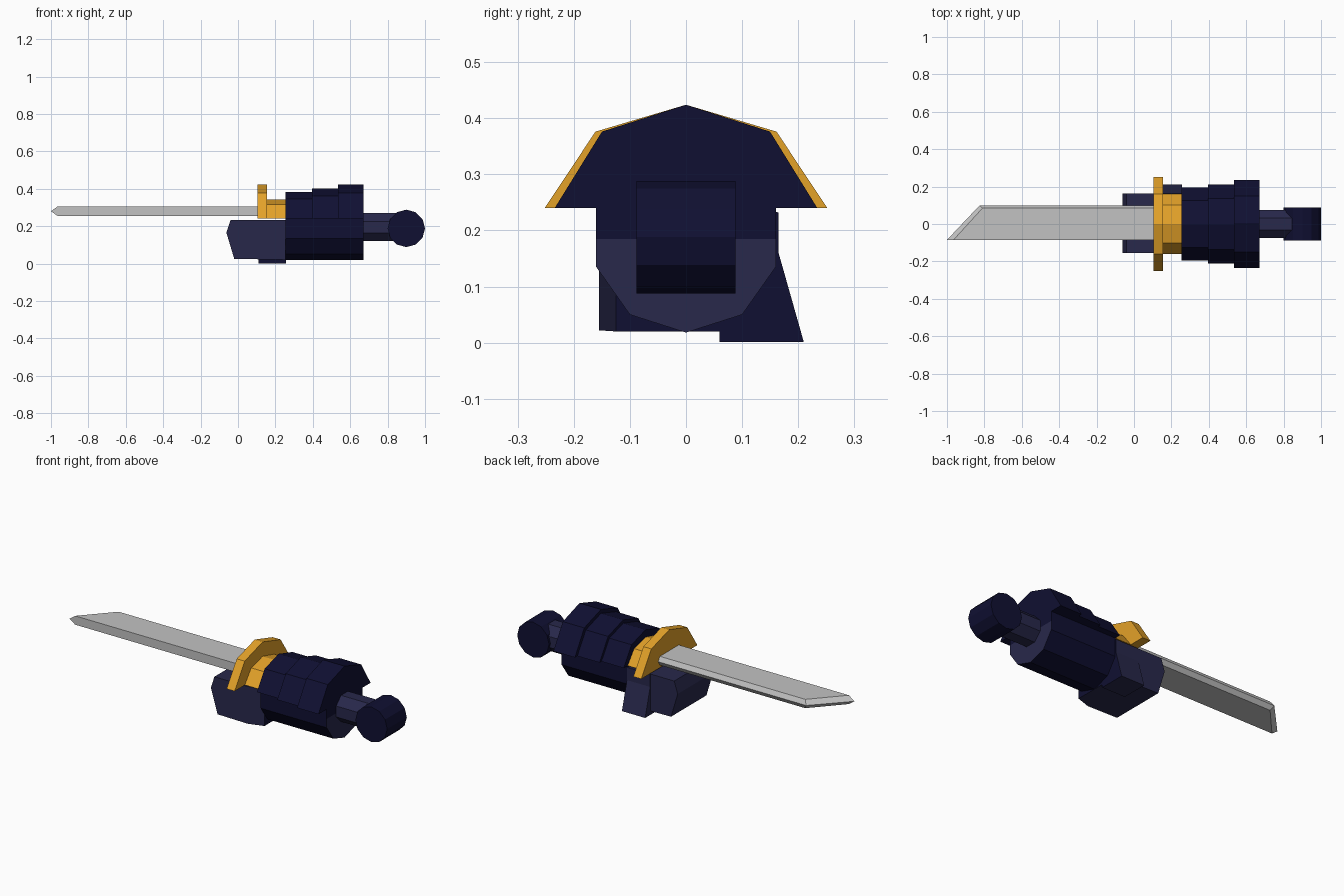
import bpy, bmesh, math
from mathutils import Vector

if "Cube" in bpy.data.objects:
    bpy.data.objects.remove(bpy.data.objects["Cube"])


def material(name, rgb):
    m = bpy.data.materials.new(name)
    m.diffuse_color = (*rgb, 1)
    m.use_nodes = True
    m.node_tree.nodes["Principled BSDF"].inputs["Base Color"].default_value = m.diffuse_color
    return m


NAVY = material("dark navy", (0.005, 0.005, 0.032))
SLATE = material("slate navy", (0.021, 0.021, 0.07))
GOLD = material("gold", (0.77, 0.36, 0.022))
STEEL = material("steel", (0.54, 0.54, 0.54))


def loft(name, rings, mat, end_mat=None, rule=None):
    """Skin equal-length point rings and cap both ends; rule picks faces for end_mat."""
    bm = bmesh.new()
    vs = [[bm.verts.new(p) for p in r] for r in rings]
    n = len(vs[0])
    for a, b in zip(vs, vs[1:]):
        for i in range(n):
            j = (i + 1) % n
            bm.faces.new((a[i], a[j], b[j], b[i]))
    bm.faces.new(vs[0])
    bm.faces.new(vs[-1])
    bmesh.ops.recalc_face_normals(bm, faces=bm.faces)
    if rule:
        for f in bm.faces:
            f.material_index = int(rule(f))
    me = bpy.data.meshes.new(name)
    bm.to_mesh(me)
    bm.free()
    me.materials.append(mat)
    if end_mat:
        me.materials.append(end_mat)
    ob = bpy.data.objects.new(name, me)
    bpy.context.collection.objects.link(ob)
    return ob


def prism_x(name, yz, x0, x1, mat, end_mat=None, rule=None):
    return loft(name, [[(x, y, z) for y, z in yz] for x in (x0, x1)], mat, end_mat, rule)


def mirrored(half):
    """Close a half profile (y >= 0) across y = 0."""
    return half + [(-y, z) for y, z in reversed(half) if y > 0]


def arch(w, top, bottom=0.24):
    h = top - bottom
    return mirrored([(0, top), (w * 0.64, bottom + h * 0.74), (w, bottom)])


def faces_back(f):
    return f.normal.x > 0.9


# forearm: dark shell above, lower half with a lighter end
prism_x("forearm_upper", [(-0.16, 0.185), (0.16, 0.185), (0.16, 0.25), (-0.16, 0.25)],
        0.255, 0.67, NAVY)
lower = [(0.16, 0.185), (0.16, 0.135), (0.10, 0.05), (0, 0.018),
         (-0.10, 0.05), (-0.16, 0.135), (-0.16, 0.185)]
prism_x("forearm_lower", lower, 0.255, 0.67, NAVY, SLATE, faces_back)

# stepped armour plates
for i, (x0, x1, w, top) in enumerate([(0.255, 0.395, 0.195, 0.383),
                                      (0.395, 0.535, 0.212, 0.402),
                                      (0.535, 0.67, 0.234, 0.424)]):
    prism_x(f"armour_plate_{i + 1}", arch(w, top), x0, x1, NAVY)

# gold guard and collar
prism_x("blade_guard", arch(0.252, 0.424), 0.105, 0.155, GOLD)
prism_x("guard_collar", arch(0.16, 0.342), 0.155, 0.256, GOLD)

# blade with a bevelled cutting edge and slanted tip
outer = [(-1, -0.085), (-0.825, 0.1), (0.12, 0.1), (0.12, -0.085)]
inner = [(-0.965, -0.085), (-0.81, 0.085), (0.12, 0.085), (0.12, -0.085)]
loft("blade", [[(x, y, 0.255) for x, y in inner],
               [(x, y, 0.28) for x, y in outer],
               [(x, y, 0.305) for x, y in inner]], STEEL)

# fist, narrowing toward the wrist on the front side
fist_xz = [(-0.062, 0.165), (-0.04, 0.233), (0.17, 0.233), (0.254, 0.233),
           (0.254, 0.02), (0.17, 0.022), (-0.02, 0.025)]
loft("fist", [[(x, -0.125 if x > 0.2 else -0.155, z) for x, z in fist_xz],
              [(x, 0.163, z) for x, z in fist_xz]], SLATE, NAVY, faces_back)

# thumb
thumb = [(0.06, 0.001), (0.21, 0.001), (0.165, 0.16), (0.165, 0.232), (0.06, 0.232)]
prism_x("thumb", thumb, 0.11, 0.256, SLATE, NAVY,
        lambda f: f.normal.x > 0.9 or f.normal.y < -0.9)

# elbow neck
neck = [(0.081 * math.cos(math.radians(22.5 + 45 * k)),
         0.195 + 0.081 * math.sin(math.radians(22.5 + 45 * k))) for k in range(8)]
prism_x("elbow_neck", neck, 0.66, 0.86, SLATE)

# elbow joint drum
drum = [(0.9 + 0.1 * math.cos(math.tau * k / 12), 0.188 + 0.1 * math.sin(math.tau * k / 12))
        for k in range(12)]
loft("elbow_joint", [[(x, y, z) for x, z in drum] for y in (-0.088, 0.088)], NAVY)
